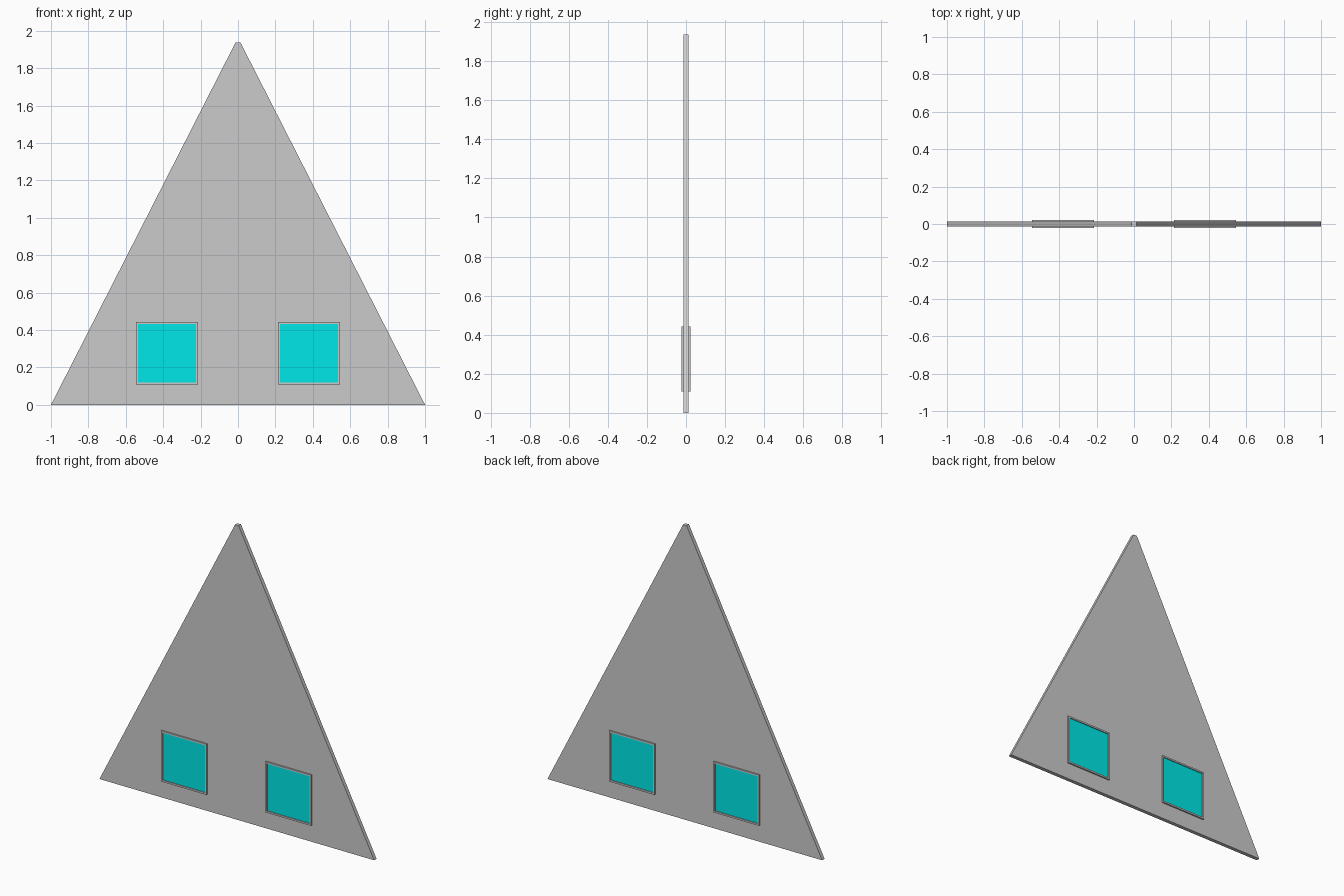
import bpy, bmesh

if "Cube" in bpy.data.objects:
    bpy.data.objects.remove(bpy.data.objects["Cube"])


def prism(name, outline, depth, inner=None):
    """Extrude an x/z outline symmetrically along y; an inner outline makes a ring."""
    bm = bmesh.new()
    n = len(outline)

    def loop(pts, y):
        return [bm.verts.new((x, y, z)) for x, z in pts]

    def walls(a, b):
        for i in range(n):
            j = (i + 1) % n
            bm.faces.new((a[i], a[j], b[j], b[i]))

    front, back = loop(outline, -depth), loop(outline, depth)
    walls(front, back)
    if inner:
        front_in, back_in = loop(inner, -depth), loop(inner, depth)
        walls(front_in, back_in)
        walls(front, front_in)
        walls(back, back_in)
    else:
        bm.faces.new(front)
        bm.faces.new(back)
    bmesh.ops.recalc_face_normals(bm, faces=bm.faces)
    mesh = bpy.data.meshes.new(name)
    bm.to_mesh(mesh)
    bm.free()
    obj = bpy.data.objects.new(name, mesh)
    bpy.context.collection.objects.link(obj)
    return obj


def rect(cx, cz, hx, hz):
    return [(cx - hx, cz - hz), (cx + hx, cz - hz), (cx + hx, cz + hz), (cx - hx, cz + hz)]


glass = bpy.data.materials.new("cyan_glass")
glass.diffuse_color = (0.0, 0.8, 0.8, 1)
glass.use_nodes = True
glass.node_tree.nodes["Principled BSDF"].inputs["Base Color"].default_value = glass.diffuse_color

# Triangular gable wall with a narrow blunt tip
prism("gable_wall", [(-1, 0), (1, 0), (0.013, 1.937), (-0.013, 1.937)], 0.0125)

# Two windows: raised frame with a slightly recessed pane on both faces
for side, cx in (("left", -0.38), ("right", 0.38)):
    cz = 0.276
    prism(f"{side}_window_frame", rect(cx, cz, 0.166, 0.167), 0.0225,
          rect(cx, cz, 0.155, 0.156))
    pane = prism(f"{side}_window_pane", rect(cx, cz, 0.155, 0.156), 0.016)
    pane.data.materials.append(glass)
